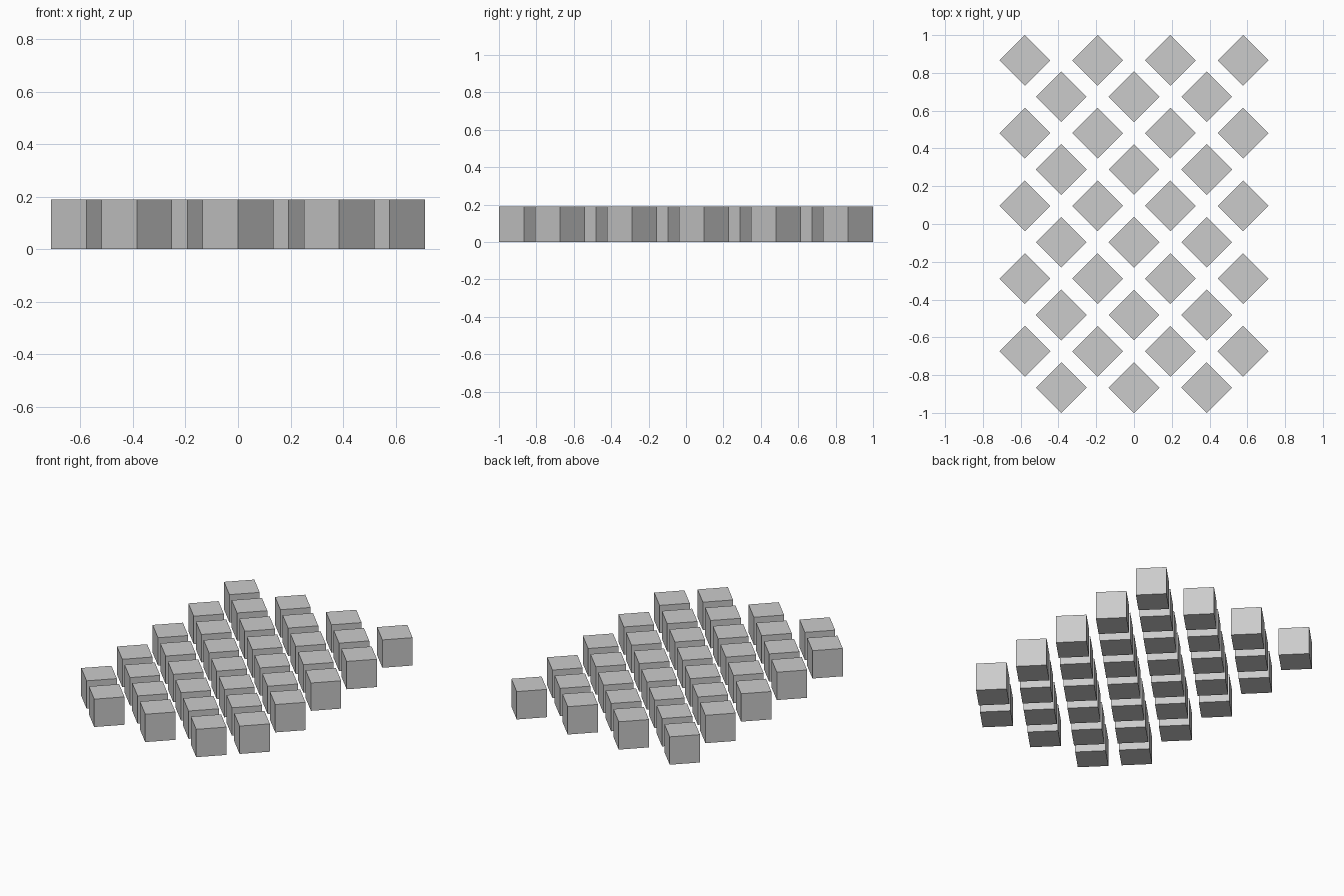
import bpy
import math

if "Cube" in bpy.data.objects:
    bpy.data.objects.remove(bpy.data.objects["Cube"], do_unlink=True)

STEP = 0.1925   # half the lattice spacing
SIDE = 0.19     # edge of each block
ROWS = 10

grey = bpy.data.materials.new("light_grey")
grey.use_nodes = True
colour = (0.6, 0.6, 0.6, 1)
grey.diffuse_color = colour
grey.node_tree.nodes["Principled BSDF"].inputs["Base Color"].default_value = colour


def block(name, x, y):
    """A cube turned a corner to the front, standing on the ground."""
    bpy.ops.mesh.primitive_cube_add(size=SIDE, location=(x, y, SIDE / 2),
                                    rotation=(0, 0, math.pi / 4))
    obj = bpy.context.object
    obj.name = name
    obj.data.materials.append(grey)


# Staggered rows of four and three blocks, from back to front
for row in range(ROWS):
    count = 4 if row % 2 == 0 else 3
    y = ((ROWS - 1) / 2 - row) * STEP
    for col in range(count):
        x = (2 * col - (count - 1)) * STEP
        block(f"block_row{row + 1}_{col + 1}", x, y)
